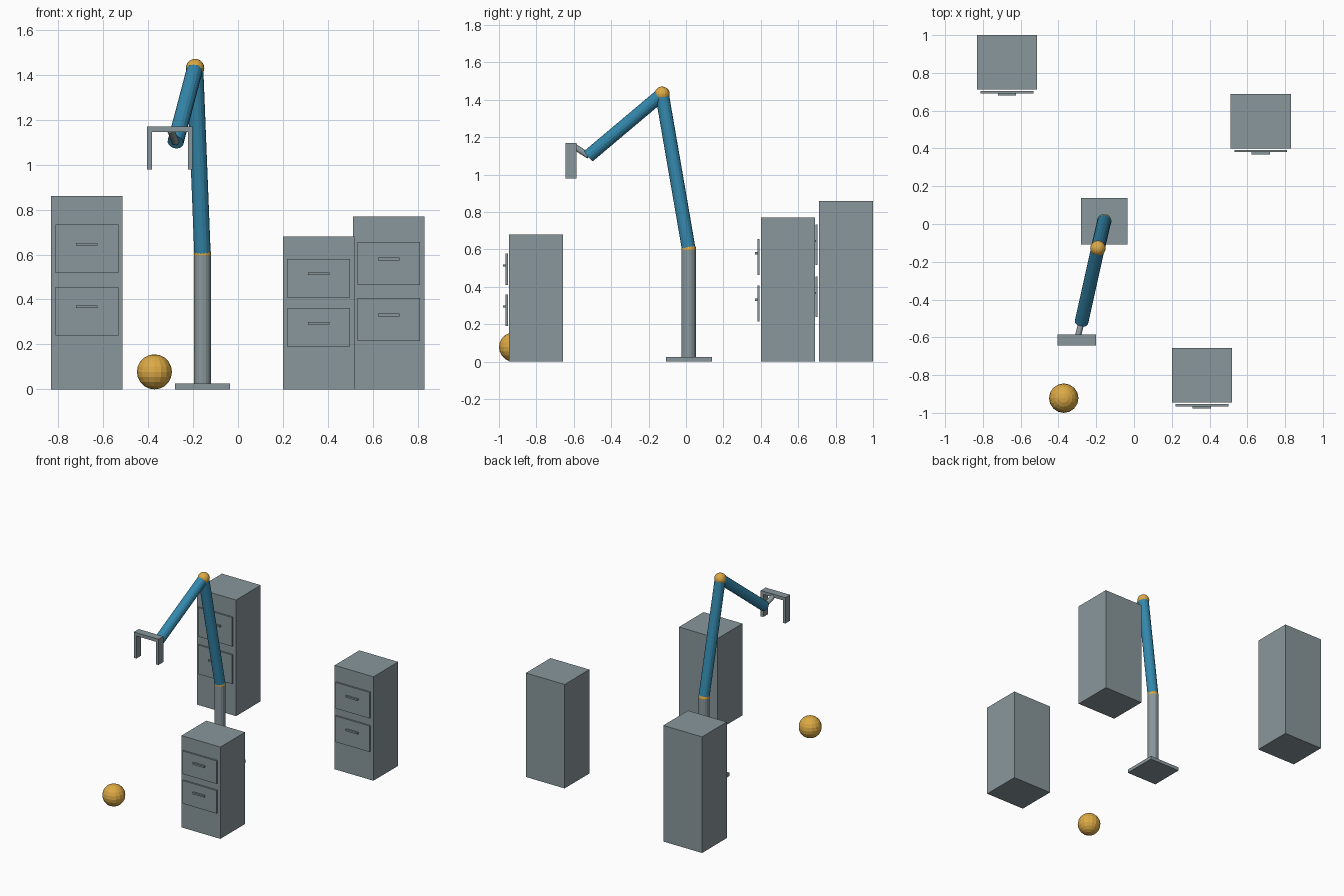
import bpy
from mathutils import Vector

if "Cube" in bpy.data.objects:
    bpy.data.objects.remove(bpy.data.objects["Cube"])


def material(name, rgb):
    m = bpy.data.materials.new(name)
    m.diffuse_color = (*rgb, 1)
    m.use_nodes = True
    m.node_tree.nodes["Principled BSDF"].inputs["Base Color"].default_value = m.diffuse_color
    return m


GREY = material("steel grey", (0.25, 0.31, 0.33))
BLUE = material("arm blue", (0.035, 0.25, 0.42))
GOLD = material("gold", (0.72, 0.40, 0.06))


def finish(name, mat):
    o = bpy.context.object
    o.name = name
    o.data.materials.clear()
    o.data.materials.append(mat)
    return o


def box(name, lo, hi, mat=GREY):
    lo, hi = Vector(lo), Vector(hi)
    bpy.ops.mesh.primitive_cube_add(size=1, location=(lo + hi) / 2)
    o = finish(name, mat)
    o.scale = hi - lo
    return o


def rod(name, a, b, r, mat, sides=16):
    a, b = Vector(a), Vector(b)
    d = b - a
    bpy.ops.mesh.primitive_cylinder_add(vertices=sides, radius=r, depth=d.length,
                                        location=(a + b) / 2)
    o = finish(name, mat)
    o.rotation_euler = d.to_track_quat('Z', 'Y').to_euler()
    return o


def ball(name, loc, r):
    bpy.ops.mesh.primitive_uv_sphere_add(segments=16, ring_count=10, radius=r, location=loc)
    return finish(name, GOLD)


# Filing cabinets: body, two drawer fronts and their handles
def cabinet(name, cx, front, h):
    box(name + "_body", (cx - 0.159, front, 0), (cx + 0.159, front + 0.289, h))
    for label, k in (("lower", 0.404), ("upper", 0.727)):
        z = k * h
        box(f"{name}_{label}_drawer", (cx - 0.14, front - 0.019, z - 0.125 * h),
            (cx + 0.14, front - 0.007, z + 0.125 * h))
        zh = z + 0.02
        box(f"{name}_{label}_handle", (cx - 0.048, front - 0.032, zh - 0.006),
            (cx + 0.048, front - 0.019, zh + 0.006))


cabinet("tall_cabinet", -0.673, 0.711, 0.86)
cabinet("middle_cabinet", 0.671, 0.40, 0.77)
cabinet("short_cabinet", 0.359, -0.946, 0.68)

# Arm: base plate, column, two blue links with gold joints
shoulder = Vector((-0.158, 0.015, 0.6))
elbow = Vector((-0.191, -0.128, 1.43))
wrist = Vector((-0.278, -0.52, 1.10))
box("base_plate", (-0.281, -0.108, 0), (-0.035, 0.138, 0.025))
rod("column", (shoulder.x, shoulder.y, 0.025), shoulder, 0.0385, GREY)
ball("shoulder_joint", shoulder, 0.039)
rod("lower_arm", shoulder, elbow, 0.037, BLUE)
ball("elbow_joint", elbow, 0.041)
rod("forearm", elbow, wrist, 0.036, BLUE)
rod("wrist_rod", wrist, (-0.300, -0.605, 1.155), 0.016, GREY)

# Gripper: crossbar with two hanging fingers
box("gripper_bar", (-0.404, -0.643, 1.146), (-0.202, -0.586, 1.17))
for side, x in (("left", -0.404), ("right", -0.223)):
    box(f"gripper_{side}_finger", (x, -0.643, 0.979), (x + 0.021, -0.586, 1.146))

# Loose ball on the floor
ball("floor_ball", (-0.372, -0.922, 0.078), 0.078)
